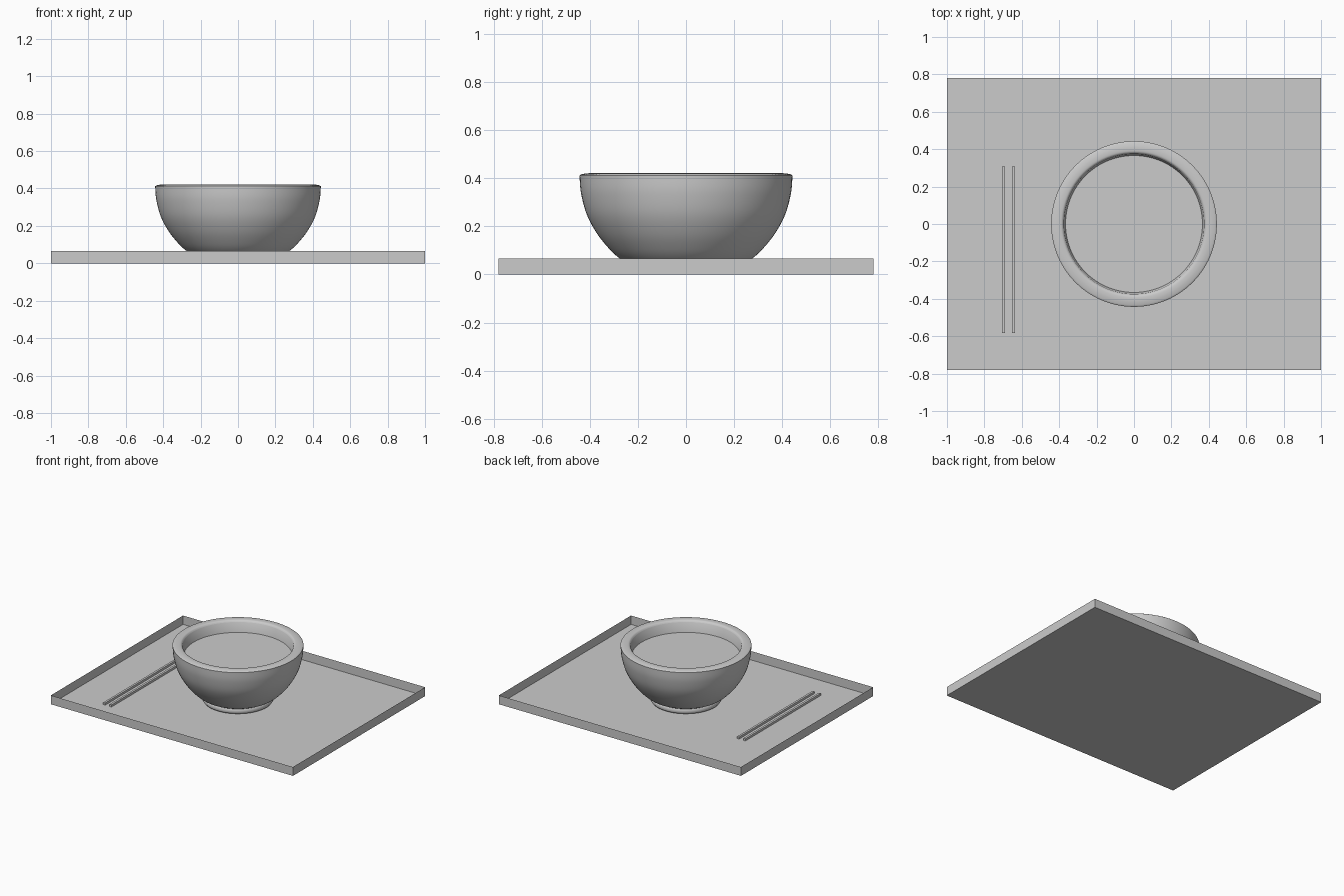
import bpy, bmesh, math

if "Cube" in bpy.data.objects:
    bpy.data.objects.remove(bpy.data.objects["Cube"])


def make_object(name, bm):
    mesh = bpy.data.meshes.new(name)
    bm.to_mesh(mesh)
    bm.free()
    obj = bpy.data.objects.new(name, mesh)
    bpy.context.collection.objects.link(obj)
    return obj


def lathe(name, profile, steps=96):
    bm = bmesh.new()
    verts = [bm.verts.new((r, 0, z)) for r, z in profile]
    edges = [bm.edges.new(pair) for pair in zip(verts, verts[1:])]
    bmesh.ops.spin(bm, geom=verts + edges, cent=(0, 0, 0), axis=(0, 0, 1),
                   angle=2 * math.pi, steps=steps)
    bmesh.ops.remove_doubles(bm, verts=bm.verts, dist=1e-5)
    bmesh.ops.recalc_face_normals(bm, faces=bm.faces)
    obj = make_object(name, bm)
    bpy.ops.object.select_all(action='DESELECT')
    obj.select_set(True)
    bpy.context.view_layer.objects.active = obj
    bpy.ops.object.shade_smooth_by_angle(angle=math.radians(50))
    return obj


def smooth_path(points, n=6):
    # Catmull-Rom curve through the profile points
    p = [points[0]] + points + [points[-1]]
    out = []
    for a, b, c, d in zip(p, p[1:], p[2:], p[3:]):
        for i in range(n):
            t = i / n
            out.append(tuple(0.5 * (2 * q + (r - o) * t + (2 * o - 5 * q + 4 * r - s) * t * t
                                    + (3 * q - o - 3 * r + s) * t ** 3)
                             for o, q, r, s in zip(a, b, c, d)))
    return out + [points[-1]]


def box(name, size, center):
    bm = bmesh.new()
    bmesh.ops.create_cube(bm, size=1)
    bmesh.ops.scale(bm, vec=size, verts=bm.verts)
    bmesh.ops.translate(bm, vec=center, verts=bm.verts)
    return make_object(name, bm)


# Thin-walled tray: a box with its top face removed
tray = box("tray", (2, 1.56, 0.066), (0, 0, 0.033))
bm = bmesh.new()
bm.from_mesh(tray.data)
top = [f for f in bm.faces if f.normal.z > 0.9]
bmesh.ops.delete(bm, geom=top, context='FACES_ONLY')
bm.to_mesh(tray.data)
bm.free()

# Bowl: rounded foot, swelling wall, thick rim, inner wall
foot = [(0, 0.003), (0.215, 0.003), (0.236, 0.008), (0.244, 0.02), (0.240, 0.036), (0.236, 0.044)]
wall = [(0.236, 0.044), (0.275, 0.066), (0.318, 0.105), (0.37, 0.17),
        (0.413, 0.25), (0.437, 0.34), (0.443, 0.412)]
rim = [(0.443, 0.412), (0.434, 0.417), (0.41, 0.421), (0.386, 0.419), (0.375, 0.408)]
inside = [(0.375, 0.408), (0.366, 0.335), (0.33, 0.22), (0.25, 0.1), (0, 0.06)]
lathe("bowl", foot[:-1] + smooth_path(wall) + smooth_path(rim)[1:] + inside[1:])

# Soup surface
lathe("soup", [(0, 0.335), (0.367, 0.335)])

# Pair of chopsticks
for i, x in enumerate((-0.697, -0.645)):
    box(f"chopstick_{i + 1}", (0.016, 0.89, 0.016), (x, -0.138, 0.009))
